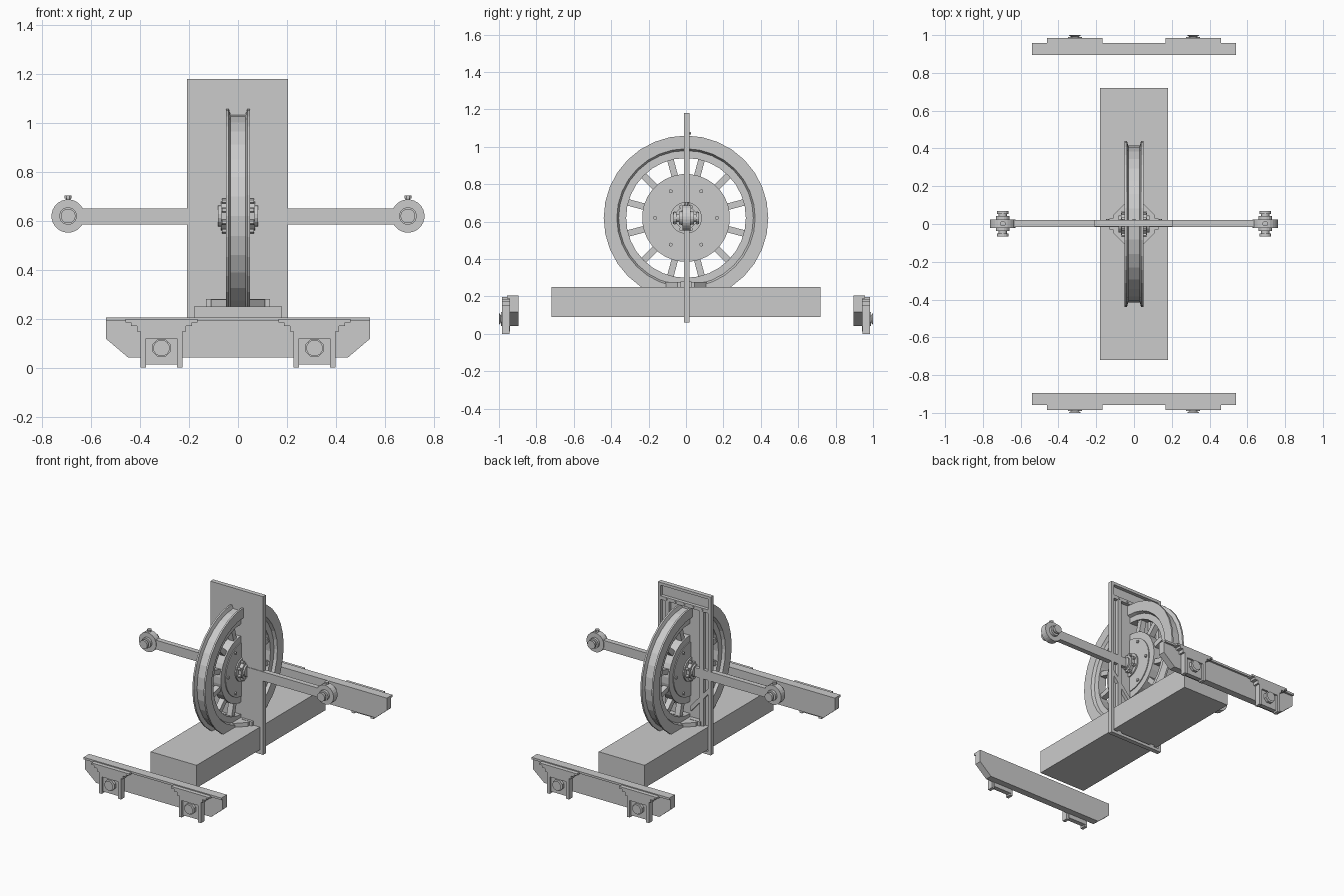
import bpy, bmesh, math
from mathutils import Matrix, Vector

cube = bpy.data.objects.get("Cube")
if cube:
    bpy.data.objects.remove(cube, do_unlink=True)

grey = bpy.data.materials.new("plain grey")
grey.use_nodes = True
COLOUR = (0.6, 0.6, 0.6, 1)
grey.diffuse_color = COLOUR
grey.node_tree.nodes["Principled BSDF"].inputs["Base Color"].default_value = COLOUR

WHEEL_Z = 0.62
AXIS = {"x": Matrix.Rotation(math.pi / 2, 4, "Y"),
        "y": Matrix.Rotation(math.pi / 2, 4, "X"),
        "z": Matrix.Identity(4)}


def finish(name, bm):
    bmesh.ops.recalc_face_normals(bm, faces=bm.faces)
    mesh = bpy.data.meshes.new(name)
    bm.to_mesh(mesh)
    bm.free()
    mesh.materials.append(grey)
    obj = bpy.data.objects.new(name, mesh)
    bpy.context.collection.objects.link(obj)
    return obj


def box(name, x, y, z):
    """Box from (min, max) pairs."""
    bm = bmesh.new()
    size = Matrix.Diagonal((x[1] - x[0], y[1] - y[0], z[1] - z[0], 1))
    centre = Vector((sum(x), sum(y), sum(z))) / 2
    bmesh.ops.create_cube(bm, size=1, matrix=Matrix.Translation(centre) @ size)
    return finish(name, bm)


def rod(name, centre, r, depth, axis, sides=16, r2=None):
    bm = bmesh.new()
    turn = Matrix.Rotation(math.pi / sides, 4, "Z")
    bmesh.ops.create_cone(bm, cap_ends=True, segments=sides, radius1=r,
                          radius2=r if r2 is None else r2, depth=depth,
                          matrix=Matrix.Translation(centre) @ AXIS[axis] @ turn)
    return finish(name, bm)


def slab(name, outline, y0, y1):
    """Extrude an x-z outline along y."""
    bm = bmesh.new()
    face = bm.faces.new([bm.verts.new((x, y0, z)) for x, z in outline])
    out = bmesh.ops.extrude_face_region(bm, geom=[face])
    verts = [v for v in out["geom"] if isinstance(v, bmesh.types.BMVert)]
    bmesh.ops.translate(bm, verts=verts, vec=(0, y1 - y0, 0))
    return finish(name, bm)


def lathe(name, profile, sides=32):
    """Spin a closed (x, radius) profile around the wheel axis."""
    bm = bmesh.new()
    rings = []
    for i in range(sides):
        a = 2 * math.pi * i / sides
        rings.append([bm.verts.new((x, r * math.sin(a), WHEEL_Z + r * math.cos(a)))
                      for x, r in profile])
    n = len(profile)
    for i in range(sides):
        a, b = rings[i], rings[(i + 1) % sides]
        for j in range(n):
            k = (j + 1) % n
            bm.faces.new((a[j], a[k], b[k], b[j]))
    return finish(name, bm)


def on_wheel(angle, r, x):
    return Vector((x, r * math.sin(angle), WHEEL_Z + r * math.cos(angle)))


# Wheel rim with twin flanges and a stepped inner lip
half = [(0.03, 0.32), (0.03, 0.36), (0.05, 0.37), (0.05, 0.44), (0.038, 0.44), (0.03, 0.415)]
lathe("wheel_rim", half + [(-x, r) for x, r in reversed(half)])

# Spokes
for i in range(12):
    a = math.radians(15 + 30 * i)
    bm = bmesh.new()
    place = Matrix.Translation(on_wheel(a, 0.275, 0)) @ Matrix.Rotation(-a, 4, "X")
    bmesh.ops.create_cube(bm, size=1, matrix=place @ Matrix.Diagonal((0.04, 0.035, 0.11, 1)))
    finish("spoke", bm)

# Wheel disc and stepped hub
centre = (0, 0, WHEEL_Z)
rod("wheel_disc", centre, 0.235, 0.06, "x", 32)
rod("hub_step", centre, 0.19, 0.072, "x", 32)
rod("hub_boss", centre, 0.085, 0.09, "x", 24)
for s in (-1, 1):
    rod("hub_flange", (s * 0.055, 0, WHEEL_Z), 0.06, 0.03, "x", 16)
    rod("hub_cap", (s * 0.072, 0, WHEEL_Z), 0.045, 0.02, "x", 16)
    for i in range(6):
        a = math.radians(30 + 60 * i)
        rod("disc_bolt", on_wheel(a, 0.165, s * 0.038), 0.011, 0.014, "x", 6)
    for i in range(8):
        a = math.radians(22.5 + 45 * i)
        rod("hub_bolt", on_wheel(a, 0.065, s * 0.05), 0.011, 0.03, "x", 6)

# Upright plate with a raised frame on its back
L, R, B, T = -0.208, 0.205, 0.06, 1.18
back = (-0.006, 0.02)
box("upright_plate", (L, R), (-0.012, -0.004), (B, T))
for lo, hi in ((L, L + 0.02), (R - 0.02, R), (-0.15, -0.12), (0.12, 0.15)):
    box("frame_upright", (lo, hi), back, (B, T if abs(lo) > 0.16 else 1.08))
for lo, hi in ((T - 0.02, T), (1.06, 1.085), (B, B + 0.02)):
    box("frame_crossbar", (L, R), back, (lo, hi))
for s in (-1, 1):
    slab("frame_brace", [(s * 0.19, 0.53), (s * 0.19, 0.49), (s * 0.05, 0.33), (s * 0.05, 0.37)], *back)
for i in range(5):
    rod("frame_bolt", (-0.14 + 0.07 * i, 0.02, 1.072), 0.008, 0.012, "y", 6)

# Base block with the octagonal seat
box("base_block", (-0.18, 0.18), (-0.72, 0.72), (0.09, 0.25))
rod("base_seat", (0, 0, 0.263), 0.12, 0.03, "z", 8)
for s in (-1, 1):
    box("seat_foot", (s * 0.09 - 0.04, s * 0.09 + 0.04), (-0.03, 0.03), (0.25, 0.28))

# Cross arms with spool ends
for s in (-1, 1):
    box("cross_arm", sorted((s * 0.05, s * 0.69)), (-0.016, 0.02), (0.585, 0.65))
    x = s * 0.695
    rod("arm_disc", (x, 0.002, WHEEL_Z), 0.068, 0.044, "y", 24)
    rod("arm_spool", (x, 0.002, WHEEL_Z), 0.022, 0.13, "y", 16)
    for side in (-1, 1):
        rod("spool_cap", (x, side * 0.06 + 0.002, WHEEL_Z), 0.03, 0.016, "y", 16)
        rod("spool_collar", (x, side * 0.03 + 0.002, WHEEL_Z), 0.036, 0.02, "y", 16)
    rod("nipple_stem", (x, 0.002, 0.685), 0.01, 0.03, "z", 8)
    rod("nipple_cap", (x, 0.002, 0.698), 0.015, 0.014, "z", 8)


def mirrored(points):
    return points + [(-x, z) for x, z in reversed(points)]


# Side beams with axle brackets, front and back
beam = mirrored([(0.45, 0.042), (0.54, 0.118), (0.54, 0.2)])
steps = mirrored([(0.08, 0.12), (0.08, 0.148), (0.1, 0.148), (0.1, 0.17),
                  (0.125, 0.17), (0.125, 0.185), (0.147, 0.185), (0.147, 0.198)])
for s in (-1, 1):
    slab("side_beam", beam, s * 0.895, s * 0.943)
    box("beam_flange", (-0.54, 0.54), sorted((s * 0.895, s * 0.957)), (0.19, 0.205))
    for c in (-0.313, 0.313):
        slab("bracket_top", [(c + x, z) for x, z in steps], s * 0.94, s * 0.985)
        box("bracket_body", (c - 0.07, c + 0.07), sorted((s * 0.94, s * 0.972)), (0.012, 0.145))
        for e in (-1, 1):
            x = c + e * 0.075
            box("bracket_guide", (x - 0.011, x + 0.011), sorted((s * 0.945, s * 0.985)), (0, 0.148))
        rod("axle_cap", (c, s * 0.979, 0.08), 0.04, 0.022, "y", 8)
        rod("axle_cap_dome", (c, s * 0.995, 0.08), 0.034, 0.01, "y", 12,
            0.02) if s > 0 else rod("axle_cap_dome", (c, -0.995, 0.08), 0.02, 0.01, "y", 12, 0.034)
